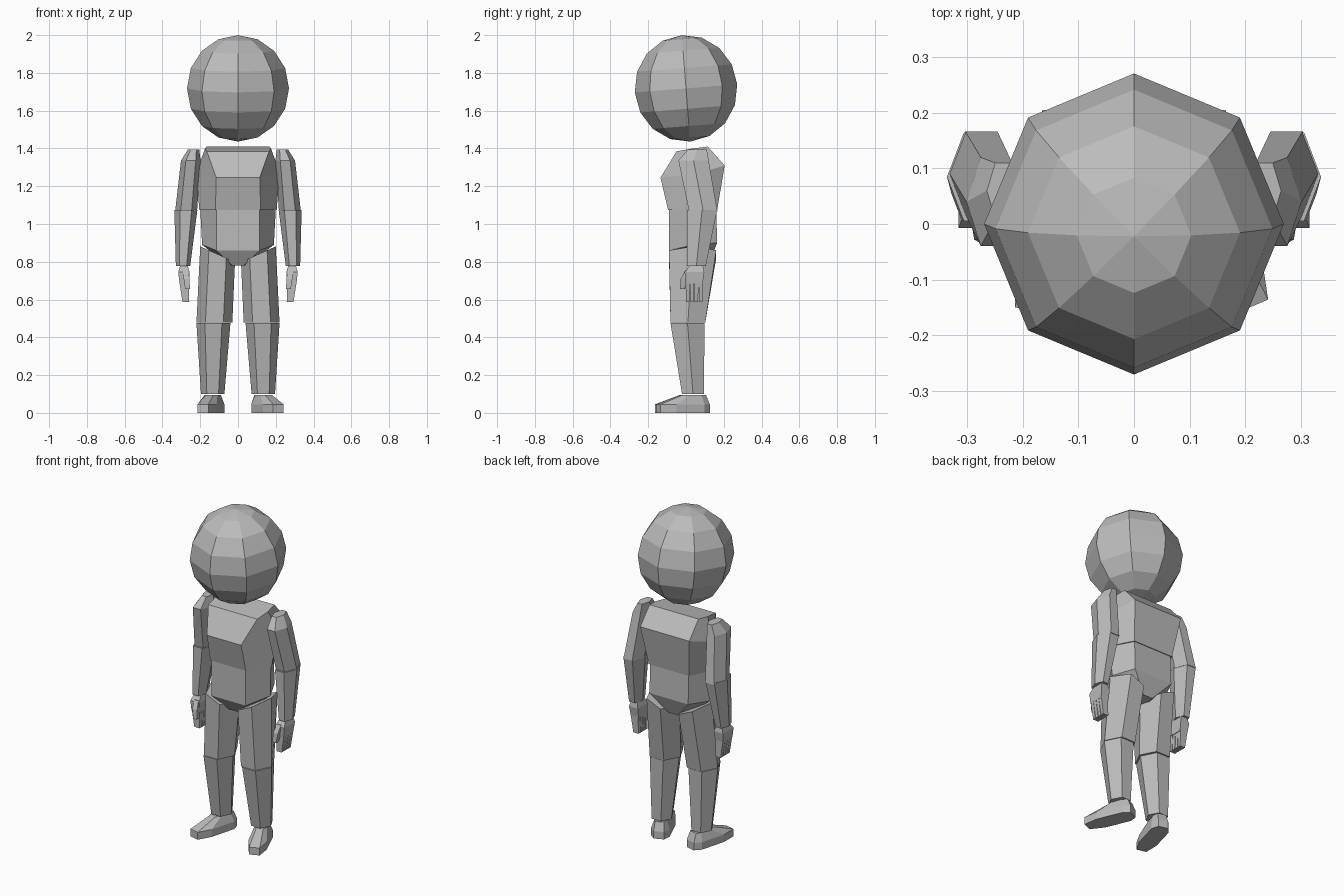
import bpy, bmesh, math
from mathutils import Matrix, Vector

cube = bpy.data.objects.get("Cube")
if cube:
    bpy.data.objects.remove(cube, do_unlink=True)

grey = bpy.data.materials.new("plain_grey")
grey.use_nodes = True
grey.diffuse_color = (0.5, 0.5, 0.5, 1)
grey.node_tree.nodes["Principled BSDF"].inputs["Base Color"].default_value = (0.5, 0.5, 0.5, 1)


def finish(name, bm):
    bmesh.ops.recalc_face_normals(bm, faces=bm.faces)
    mesh = bpy.data.meshes.new(name)
    bm.to_mesh(mesh)
    bm.free()
    mesh.materials.append(grey)
    obj = bpy.data.objects.new(name, mesh)
    bpy.context.collection.objects.link(obj)
    return obj


def loft(name, rings, matrix=Matrix()):
    """Skin a stack of equal-sized point rings and cap both ends."""
    bm = bmesh.new()
    loops = [[bm.verts.new(matrix @ Vector(p)) for p in ring] for ring in rings]
    n = len(loops[0])
    for a, b in zip(loops, loops[1:]):
        for i in range(n):
            j = (i + 1) % n
            bm.faces.new((a[i], a[j], b[j], b[i]))
    bm.faces.new(loops[0])
    bm.faces.new(loops[-1])
    return finish(name, bm)


def hexagon(x, y, z, rx, ry, slope=0.0):
    """Six-sided section with a flat front; slope raises its outer edge."""
    pts = []
    for i in range(6):
        a = math.radians(60 * i)
        dx = rx * math.cos(a)
        pts.append((x + dx, y + ry * math.sin(a) / 0.866, z + slope * dx))
    return pts


def box_ring(x, y, z, rx, ry):
    return [(x + sx * rx, y + sy * ry, z) for sx, sy in ((-1, -1), (1, -1), (1, 1), (-1, 1))]


def torso_ring(front, side, back):
    """Symmetric six-point section from its right-hand points."""
    half = [front, side, back]
    return half + [(-x, y, z) for x, y, z in reversed(half)]


# Head: faceted ball tipped slightly forward
bm = bmesh.new()
bmesh.ops.create_uvsphere(
    bm, u_segments=8, v_segments=8, radius=1,
    matrix=Matrix.Translation((0, 0, 1.718)) @ Matrix.Rotation(math.radians(4.5), 4, "X")
    @ Matrix.Diagonal((0.27, 0.272, 0.2825, 1)))
finish("head", bm)

# Torso: chest with swept shoulders, abdomen closing to the crotch
loft("chest", [
    torso_ring((0.12, -0.095, 1.075), (0.205, 0.03, 1.075), (0.135, 0.165, 1.075)),
    torso_ring((0.115, -0.135, 1.245), (0.22, 0.07, 1.27), (0.165, 0.205, 1.31)),
    torso_ring((0.165, -0.05, 1.385), (0.175, 0.04, 1.40), (0.165, 0.115, 1.41))])
loft("abdomen", [
    torso_ring((0.03, -0.04, 0.78), (0.05, 0.04, 0.78), (0.03, 0.12, 0.79)),
    torso_ring((0.115, -0.09, 0.86), (0.19, 0.04, 0.89), (0.13, 0.165, 0.90)),
    torso_ring((0.115, -0.09, 1.08), (0.2, 0.03, 1.08), (0.13, 0.16, 1.08))])

# Limbs, built once and flipped for the other side
for side, s, splay in (("left", 1, 23), ("right", -1, 15)):
    flip = Matrix.Diagonal((s, 1, 1, 1))

    # Leg
    loft(side + "_thigh", [hexagon(0.125, 0.01, 0.478, 0.095, 0.092),
                           hexagon(0.108, 0.035, 0.84, 0.092, 0.125, 0.45)], flip)
    loft(side + "_shin", [hexagon(0.134, 0.037, 0.1, 0.062, 0.058),
                          hexagon(0.13, 0.008, 0.475, 0.09, 0.09)], flip)

    # Foot: flat sole, low wall and sloping instep
    sole = [(0.03, 0.07), (0.052, 0.03), (0.052, -0.13), (0.03, -0.215)]
    instep = [(0.025, 0.05), (0.035, 0.02), (0.035, -0.05), (0.02, -0.08)]
    rings = [[(x, y, z) for x, y in half] + [(-x, y, z) for x, y in reversed(half)]
             for half, z in ((sole, 0), (sole, 0.045), (instep, 0.095))]
    loft(side + "_foot", rings, flip @ Matrix.Translation((0.13, 0.05, 0))
         @ Matrix.Rotation(math.radians(splay), 4, "Z"))

    # Arm
    loft(side + "_upper_arm", [hexagon(0.275, 0.092, 1.065, 0.058, 0.075),
                               hexagon(0.25, 0.04, 1.335, 0.052, 0.08),
                               hexagon(0.235, 0.06, 1.395, 0.03, 0.05)], flip)
    loft(side + "_forearm", [hexagon(0.291, 0.055, 0.778, 0.038, 0.05),
                             hexagon(0.276, 0.085, 1.075, 0.061, 0.08)], flip)

    # Hand: palm, four fingers and a thumb
    loft(side + "_palm", [box_ring(0.284, 0.042, 0.685, 0.026, 0.046),
                          box_ring(0.286, 0.045, 0.745, 0.03, 0.052),
                          box_ring(0.286, 0.055, 0.78, 0.02, 0.035)], flip)
    for i in range(4):
        y = 0.009 + 0.023 * i
        loft(f"{side}_finger_{i + 1}", [box_ring(0.276, y, 0.588, 0.018, 0.009),
                                        box_ring(0.286, y, 0.69, 0.024, 0.011)], flip)
    loft(side + "_thumb", [box_ring(0.267, -0.02, 0.655, 0.012, 0.013),
                           box_ring(0.272, -0.012, 0.71, 0.016, 0.016),
                           box_ring(0.278, 0.01, 0.755, 0.014, 0.014)], flip)
